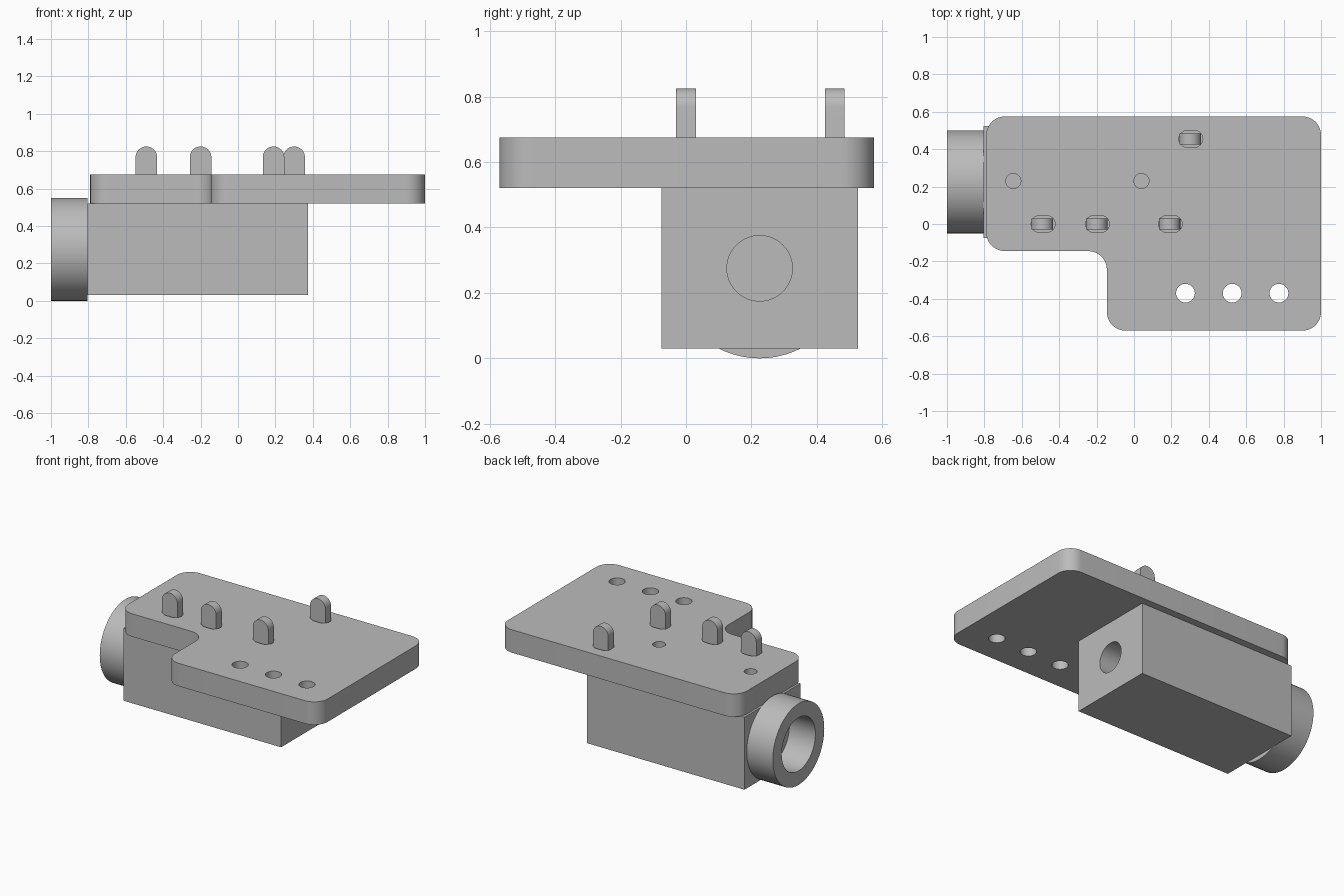
import bpy, bmesh
from math import pi, sin, cos, radians
from mathutils import Matrix

cube = bpy.data.objects.get("Cube")
if cube:
    bpy.data.objects.remove(cube, do_unlink=True)

grey = bpy.data.materials.new("plain grey")
grey.use_nodes = True
colour = (0.5, 0.5, 0.5, 1)
grey.diffuse_color = colour
grey.node_tree.nodes["Principled BSDF"].inputs["Base Color"].default_value = colour


def finish(name, bm):
    bmesh.ops.recalc_face_normals(bm, faces=bm.faces)
    mesh = bpy.data.meshes.new(name)
    bm.to_mesh(mesh)
    bm.free()
    mesh.materials.append(grey)
    obj = bpy.data.objects.new(name, mesh)
    bpy.context.collection.objects.link(obj)
    return obj


def prism(name, outline, offset, matrix=None, corner=0):
    """Extrude a flat outline by a vector, optionally rounding its upright edges."""
    bm = bmesh.new()
    face = bm.faces.new([bm.verts.new(p) for p in outline])
    ext = bmesh.ops.extrude_face_region(bm, geom=[face])["geom"]
    bmesh.ops.translate(bm, vec=offset, verts=[g for g in ext if isinstance(g, bmesh.types.BMVert)])
    if corner:
        upright = [e for e in bm.edges if abs(e.verts[0].co.z - e.verts[1].co.z) > 0.01]
        bmesh.ops.bevel(bm, geom=upright, offset=corner, segments=12, profile=0.5, affect='EDGES')
    if matrix:
        bm.transform(matrix)
    return finish(name, bm)


def box(name, x, y, z):
    outline = [(x[0], y[0], z[0]), (x[1], y[0], z[0]), (x[1], y[1], z[0]), (x[0], y[1], z[0])]
    return prism(name, outline, (0, 0, z[1] - z[0]))


def rod(name, radius, start, end, axis, a, b):
    """Cylinder along x (a, b = y, z) or along z (a, b = x, y)."""
    bm = bmesh.new()
    bmesh.ops.create_cone(bm, cap_ends=True, segments=64, radius1=radius, radius2=radius, depth=end - start)
    mid = (start + end) / 2
    if axis == 'X':
        bm.transform(Matrix.Translation((mid, a, b)) @ Matrix.Rotation(pi / 2, 4, 'Y'))
    else:
        bm.transform(Matrix.Translation((a, b, mid)))
    return finish(name, bm)


def smooth(obj):
    bpy.ops.object.select_all(action='DESELECT')
    obj.select_set(True)
    bpy.context.view_layer.objects.active = obj
    bpy.ops.object.shade_smooth_by_angle(angle=radians(30))


def cut(obj, cutters):
    for cutter in cutters:
        mod = obj.modifiers.new("cut", 'BOOLEAN')
        mod.operation = 'DIFFERENCE'
        mod.solver = 'EXACT'
        mod.object = cutter
        bpy.context.view_layer.objects.active = obj
        bpy.ops.object.modifier_apply(modifier=mod.name)
        bpy.data.objects.remove(cutter, do_unlink=True)
    smooth(obj)


bore_y, bore_z = 0.225, 0.275
block_top, plate_top = 0.52, 0.675
pegs = [(-0.49, 0), (-0.2, 0), (0.19, 0), (0.3, 0.455)]

# Main block with a wide bore that steps down to a small end hole
block = box("block", (-0.805, 0.375), (-0.075, 0.525), (0.03, block_top))
cut(block, [rod("bore", 0.18, -0.9, 0.2, 'X', bore_y, bore_z),
            rod("end_hole", 0.1, 0.1, 0.5, 'X', bore_y, bore_z)])

# Round collar on the end of the block
collar = rod("collar", 0.275, -1, -0.805, 'X', bore_y, bore_z)
cut(collar, [rod("collar_bore", 0.18, -1.1, -0.7, 'X', bore_y, bore_z)])

# L-shaped plate with rounded corners, round holes and peg slots
corners = [(-0.79, -0.145), (-0.145, -0.145), (-0.145, -0.57), (1, -0.57), (1, 0.575), (-0.79, 0.575)]
plate = prism("plate", [(x, y, block_top) for x, y in corners], (0, 0, plate_top - block_top), corner=0.1)
cutters = [rod("bolt_hole", 0.05, 0.4, 0.8, 'Z', x, -0.37) for x in (0.275, 0.525, 0.775)]
cutters += [rod("screw_hole", 0.04, 0.4, 0.8, 'Z', x, 0.23) for x in (-0.645, 0.04)]
for x, y in pegs:
    slot = []
    for side, start in ((1, -pi / 2), (-1, pi / 2)):
        for i in range(13):
            a = start + pi * i / 12
            slot.append((x + 0.004 + side * 0.019 + 0.045 * cos(a), y + 0.045 * sin(a), 0.4))
    cutters.append(prism("slot", slot, (0, 0, 0.4)))
cut(plate, cutters)

# Round-topped pegs standing on the block and rising through the slots
r = 0.0575
arch = [(r * cos(pi * i / 20), -0.03, 0.825 - r + r * sin(pi * i / 20)) for i in range(21)]
arch += [(-r, -0.03, block_top), (r, -0.03, block_top)]
for i, (x, y) in enumerate(pegs):
    smooth(prism(f"peg_{i + 1}", arch, (0, 0.06, 0), Matrix.Translation((x, y, 0))))
